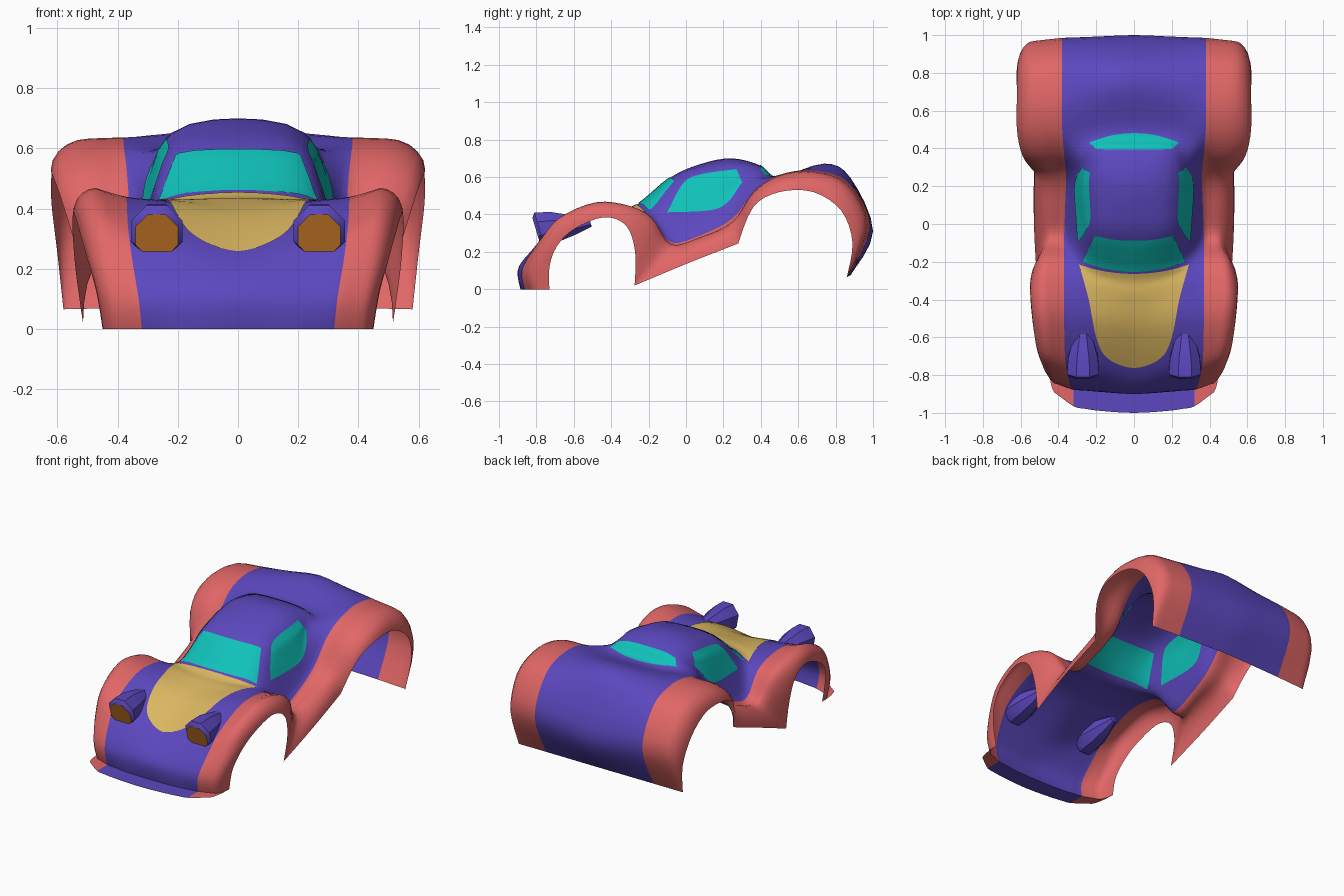
import bpy, bmesh, math
from mathutils import Vector as V
from mathutils.bvhtree import BVHTree

if "Cube" in bpy.data.objects:
    bpy.data.objects.remove(bpy.data.objects["Cube"])


def mat(name, rgb):
    m = bpy.data.materials.new(name)
    m.diffuse_color = (*rgb, 1)
    m.use_nodes = True
    m.node_tree.nodes["Principled BSDF"].inputs["Base Color"].default_value = m.diffuse_color
    return m


PURPLE = mat("purple paint", (0.107, 0.064, 0.52))
RED = mat("coral red paint", (0.75, 0.133, 0.133))
TEAL = mat("teal glass", (0.005, 0.54, 0.49))
YELLOW = mat("sand yellow", (0.71, 0.477, 0.119))
ORANGE = mat("amber lens", (0.52, 0.17, 0.02))


def make(name, verts, faces, mats, angle=40):
    me = bpy.data.meshes.new(name)
    me.from_pydata([tuple(v) for v in verts], [], faces)
    for m in mats:
        me.materials.append(m)
    ob = bpy.data.objects.new(name, me)
    bpy.context.collection.objects.link(ob)
    bpy.context.view_layer.objects.active = ob
    bpy.ops.object.select_all(action='DESELECT')
    ob.select_set(True)
    bpy.ops.object.shade_smooth_by_angle(angle=math.radians(angle))
    return ob


def spline(pts, n, sharp=()):
    """Smooth curve through the points; indices in sharp stay corners."""
    p = [V(q) for q in pts]
    last = len(p) - 1
    t = [V([0] * len(p[0])) if i in sharp else
         (p[min(i + 1, last)] - p[max(i - 1, 0)]) * 0.5 for i in range(last + 1)]
    out = []
    for i in range(last):
        for k in range(n):
            s = k / n
            out.append(p[i] * (2*s**3 - 3*s*s + 1) + t[i] * (s**3 - 2*s*s + s)
                       + p[i+1] * (3*s*s - 2*s**3) + t[i+1] * (s**3 - s*s))
    return out + [p[-1]]


def flip(v):
    return V((-v.x, v.y, v.z))


# --- guide rails from front lip to tail (17 stations each) ---
spine = [(0, y, z) for y, z in [
    (-1, 0), (-.885, 0), (-.9, .1), (-.85, .18), (-.76, .255), (-.55, .375), (-.38, .425),
    (-.265, .45), (-.08, .60), (.08, .67), (.24, .70), (.39, .665), (.49, .60), (.74, .672),
    (.88, .595), (1.0, .31), (.88, .075)]]
border = [
    (.32, -.965, 0), (.32, -.86, 0), (.33, -.875, .1), (.35, -.81, .22), (.365, -.71, .335),
    (.37, -.5, .43), (.37, -.32, .43), (.37, -.19, .38), (.37, -.08, .25), (.365, .08, .29),
    (.36, .25, .38), (.37, .37, .53), (.38, .5, .612), (.38, .68, .635), (.38, .87, .57),
    (.38, .985, .34), (.38, .87, .07)]
crest = [
    (.41, -.9, 0), (.40, -.83, 0), (.40, -.85, .1), (.43, -.78, .25), (.455, -.68, .38),
    (.47, -.48, .465), (.48, -.3, .445), (.47, -.18, .38), (.44, -.08, .24), (.43, .08, .28),
    (.45, .25, .36), (.47, .36, .52), (.48, .5, .61), (.5, .68, .63), (.52, .86, .56),
    (.52, .97, .34), (.52, .865, .067)]
edge = [
    (.45, -.74, 0), (.45, -.73, 0), (.47, -.73, .12), (.5, -.69, .23), (.525, -.6, .32),
    (.545, -.44, .385), (.55, -.32, .34), (.54, -.272, .2), (.515, -.275, .02), (.53, 0, .135),
    (.53, .28, .245), (.59, .36, .44), (.62, .5, .52), (.62, .68, .52), (.62, .83, .42),
    (.6, .89, .25), (.58, .86, .065)]
# roof edge and belt line only differ from the deck around the cabin
roof = [V(a).lerp(V(b), .5) for a, b in zip(spine, border)]
belt = [V(a).lerp(V(b), .8) for a, b in zip(spine, border)]
roof[7:13] = [V(q) for q in [(.17, -.245, .44), (.2, -.05, .59), (.22, .08, .625),
                             (.225, .25, .65), (.2, .39, .645), (.2, .48, .60)]]
belt[7:13] = [V(q) for q in [(.285, -.215, .41), (.295, -.1, .41), (.305, .07, .42),
                             (.31, .2, .45), (.29, .33, .57), (.3, .46, .6)]]
for i in (1, 0):                                    # round the front lip
    roof[i] = V((.17, -.99 if i == 0 else -.88, 0))
    belt[i] = V((.26, -.978 if i == 0 else -.868, 0))

# --- body shell: cross-sections lofted through the rails ---
N, ARC = 4, 5
rails = [spline(r, N, (1,)) for r in (spine, roof, belt, border, crest)]
rim = spline(edge, N, (1, 8, 10))
rows = []
for *sec, e in zip(*rails, rim):
    mid = spline([flip(q) for q in sec[:0:-1]] + sec, 3)
    c = sec[-1]
    side = []
    for k in range(1, ARC + 1):
        a = k / ARC * math.pi / 2
        s, d = math.sin(a), 1 - math.cos(a)
        side.append(V((c.x + (e.x - c.x) * s, c.y + (e.y - c.y) * d, c.z + (e.z - c.z) * d)))
    rows.append([flip(q) for q in reversed(side)] + mid + side)
W = len(rows[0])
verts = [v for r in rows for v in r]
faces = [(i*W + j, i*W + j + 1, (i+1)*W + j + 1, (i+1)*W + j)
         for i in range(len(rows) - 1) for j in range(W - 1)]
body = make("body_shell", verts, faces, [PURPLE, RED], 50)
for p in body.data.polygons:                        # fenders are the outer columns
    j = p.index % (W - 1)
    p.material_index = int(j < ARC + 3 or j >= W - 1 - ARC - 3)
tree = BVHTree.FromPolygons(verts, faces)


# --- glass and hood panel: thin sheets projected on the shell ---
def plate(name, low, high, to_ray, material, offsets, sx=1, rowsn=12):
    lo, hi = spline(low, 5), spline(high, 5)
    n = len(lo)
    vs, fs = [], []
    for off in offsets:
        base = len(vs)
        for r in range(rowsn + 1):
            for a, b in zip(lo, hi):
                o, d = to_ray(a.lerp(b, r / rowsn))
                loc, nor, *_ = tree.ray_cast(o, d)
                if loc is None:
                    loc, nor, *_ = tree.find_nearest(o + d * 1.77)
                q = loc + nor * off
                vs.append(V((q.x * sx, q.y, q.z)))
        for r in range(rowsn):
            for c in range(n - 1):
                i = base + r * n + c
                f = (i, i + 1, i + n + 1, i + n)
                fs.append(f if (off > 0) == (sx > 0) else f[::-1])
    return make(name, vs, fs, [material])


def down(p):
    return V((p.x, p.y, 2)), V((0, 0, -1))


def inward(p):
    return V((2, p.x, p.y)), V((-1, 0, 0))


def sym(half):
    return half + [(-x, y) for x, y in half[-2::-1]]


BOTH = (.004, -.004)
plate("windshield", sym([(-.27, -.2), (-.14, -.238), (0, -.252)]),
      sym([(-.205, -.06), (-.11, -.08), (0, -.086)]), down, TEAL, BOTH)
plate("rear_window", sym([(-.2, .395), (-.1, .393), (0, .393)]),
      sym([(-.235, .43), (-.12, .468), (0, .48)]), down, TEAL, BOTH)
plate("hood_panel", sym([(-.285, -.235), (-.24, -.4), (-.2, -.6), (-.14, -.71), (0, -.76)]),
      sym([(-.29, -.215), (-.22, -.236), (-.15, -.25), (-.08, -.258), (0, -.262)]),
      down, YELLOW, (.004,), rowsn=24)
for s, side in ((1, "right"), (-1, "left")):
    plate(side + "_side_window", [(-.1, .41), (.12, .42), (.22, .46), (.3, .57)],
          [(-.09, .43), (-.01, .57), (.09, .615), (.27, .64)], inward, TEAL, BOTH, s)

# --- headlight pods: tapered eight-sided teardrops with an amber lens ---
for s, side in ((1, "right"), (-1, "left")):
    vs, fs = [], []
    rings = [(-.8, .31, .077), (-.785, .325, .092), (-.70, .335, .085),
             (-.6, .345, .055), (-.51, .355, .022)]
    for y, z, r in rings:
        for k in range(8):
            a = math.radians(22.5 + 45 * k)
            dz = r * math.sin(a)
            vs.append((s * .27 + r * math.cos(a), y - .3 * dz, z + dz))
    for i in range(len(rings) - 1):
        for k in range(8):
            m = (k + 1) % 8
            fs.append((i*8 + k, i*8 + 8 + k, i*8 + 8 + m, i*8 + m)[::-1])
    fs += [tuple(range(8)), tuple(range(len(vs) - 1, len(vs) - 9, -1))]
    pod = make(side + "_headlight", vs, fs, [PURPLE, ORANGE])
    pod.data.polygons[len(fs) - 2].material_index = 1
    bm = bmesh.new()
    bm.from_mesh(pod.data)
    bmesh.ops.recalc_face_normals(bm, faces=bm.faces)
    bm.to_mesh(pod.data)
    bm.free()
